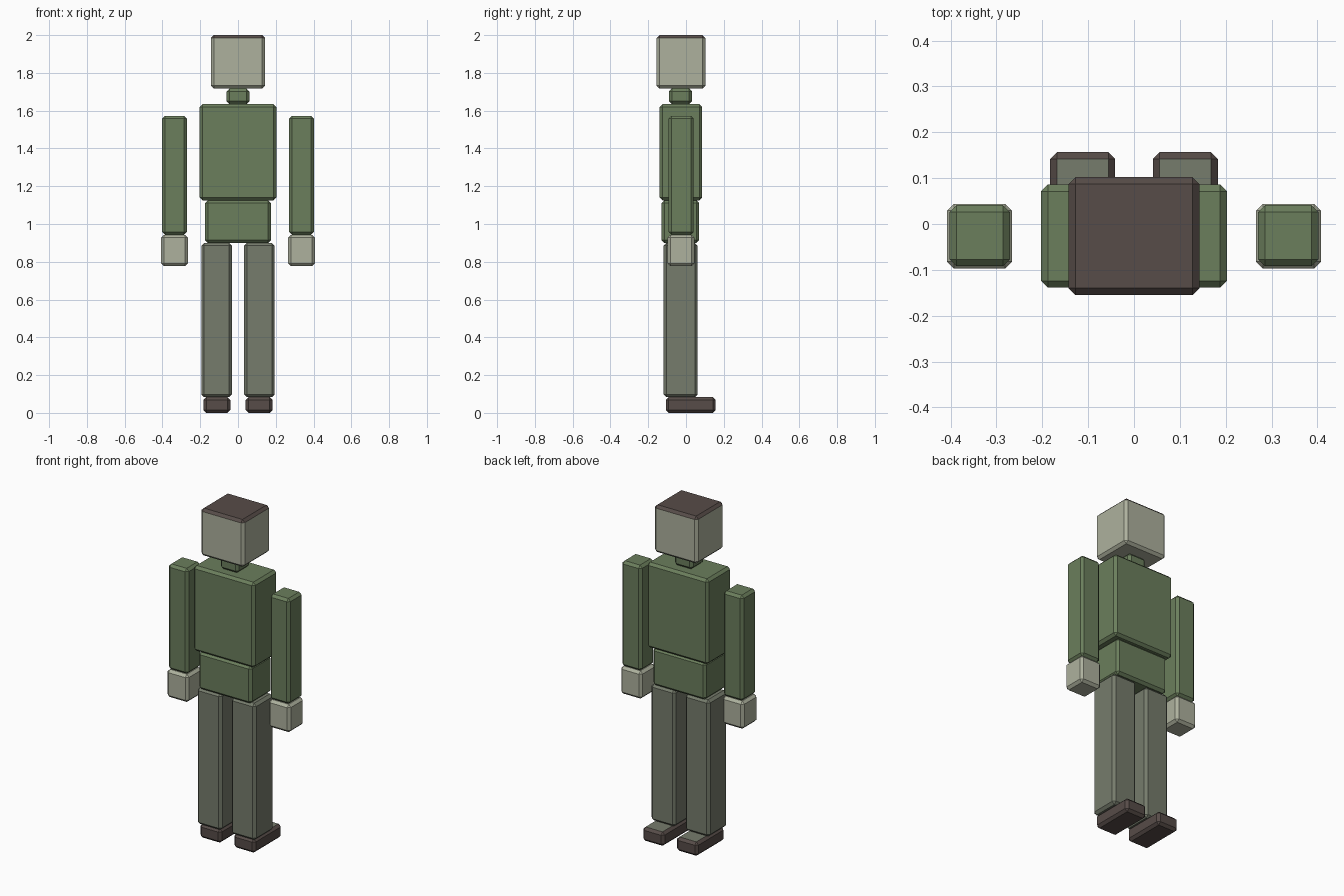
import bpy, bmesh
from mathutils import Vector

if "Cube" in bpy.data.objects:
    bpy.data.objects.remove(bpy.data.objects["Cube"])

BEVEL = 0.015


def material(name, rgb):
    m = bpy.data.materials.new(name)
    m.diffuse_color = (*rgb, 1)
    m.use_nodes = True
    m.node_tree.nodes["Principled BSDF"].inputs["Base Color"].default_value = m.diffuse_color
    return m


GREEN = material("shirt_green", (0.147, 0.21, 0.107))
PALE = material("pale_skin", (0.42, 0.44, 0.34))
GREY = material("trouser_grey", (0.18, 0.20, 0.15))
BROWN = material("dark_brown", (0.095, 0.072, 0.065))


def block(name, x, y, z, mat, top=None, top_limit=0.9):
    """Chamfered box from (min, max) ranges, optionally with another colour on top."""
    bm = bmesh.new()
    bmesh.ops.create_cube(bm, size=1)
    lo, hi = Vector((x[0], y[0], z[0])), Vector((x[1], y[1], z[1]))
    for v in bm.verts:
        v.co = (lo + hi) / 2 + v.co * (hi - lo)
    bmesh.ops.bevel(bm, geom=bm.edges[:], offset=BEVEL, segments=1,
                    profile=0.5, affect='EDGES')
    bm.normal_update()
    if top:
        for f in bm.faces:
            f.material_index = int(f.normal.z > top_limit)
    me = bpy.data.meshes.new(name)
    bm.to_mesh(me)
    bm.free()
    me.materials.append(mat)
    if top:
        me.materials.append(top)
    ob = bpy.data.objects.new(name, me)
    bpy.context.collection.objects.link(ob)


def pair(name, x, *args, **kw):
    """Right part plus its mirror image on the left."""
    block(name + "_right", x, *args, **kw)
    block(name + "_left", (-x[1], -x[0]), *args, **kw)


# Head with dark hair on top, neck
block("head", (-0.143, 0.143), (-0.155, 0.102), (1.717, 2.0), PALE, BROWN, 0.3)
block("neck", (-0.06, 0.06), (-0.09, 0.032), (1.635, 1.717), GREEN)

# Upper body
block("chest", (-0.203, 0.203), (-0.139, 0.086), (1.125, 1.635), GREEN)
block("waist", (-0.175, 0.175), (-0.13, 0.07), (0.90, 1.125), GREEN)

# Arms and hands
pair("arm", (0.271, 0.402), (-0.092, 0.041), (0.943, 1.573), GREEN)
pair("hand", (0.266, 0.408), (-0.097, 0.044), (0.777, 0.943), PALE)

# Legs and shoes
pair("leg", (0.032, 0.194), (-0.118, 0.062), (0.083, 0.90), GREY)
pair("shoe", (0.041, 0.183), (-0.107, 0.157), (0.0, 0.083), BROWN, GREY)
